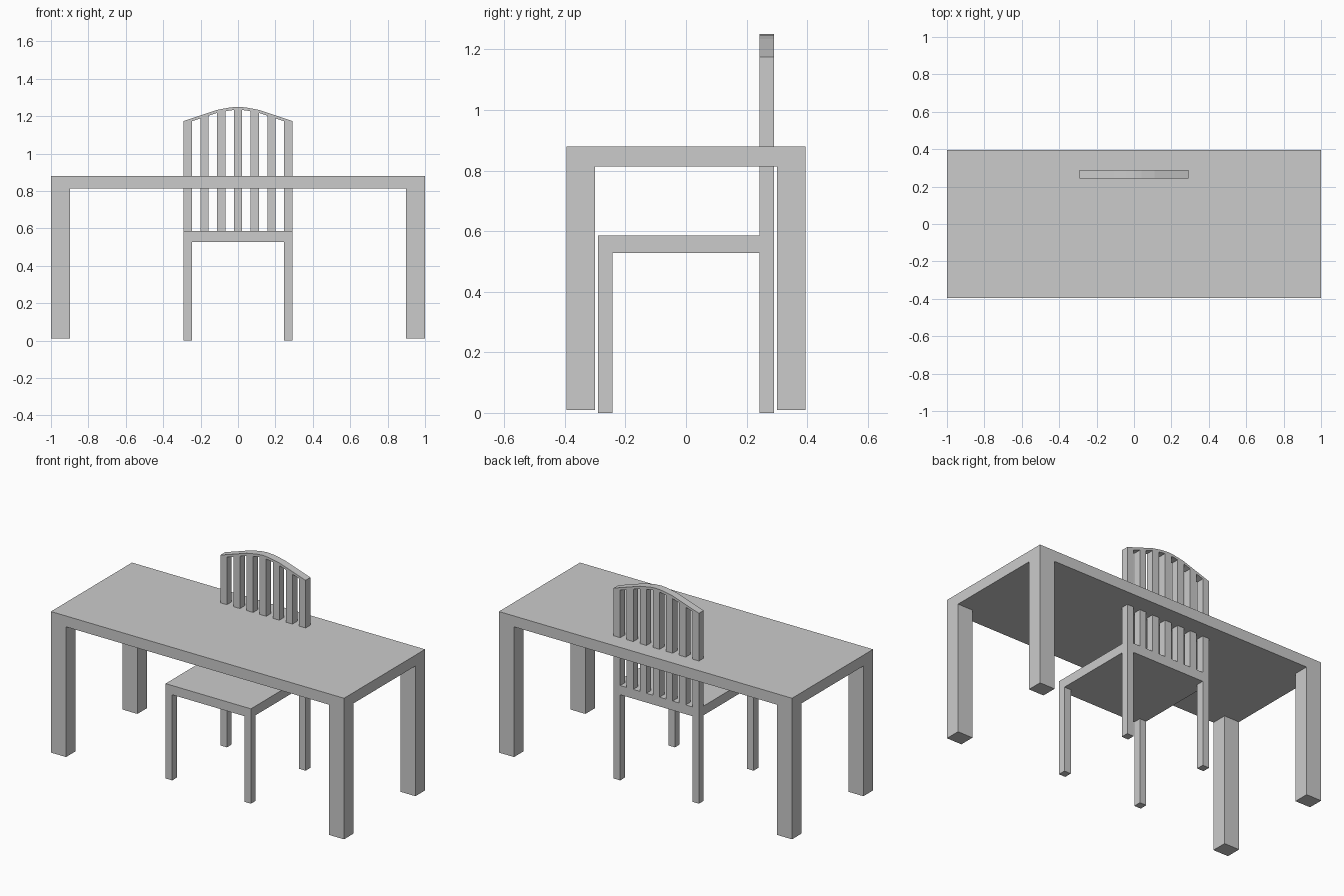
import bpy
import bmesh

if "Cube" in bpy.data.objects:
    bpy.data.objects.remove(bpy.data.objects["Cube"])


def prism(name, outline, y0, y1):
    """Extrude an x-z outline from y0 to y1."""
    bm = bmesh.new()
    face = bm.faces.new([bm.verts.new((x, y0, z)) for x, z in outline])
    ext = bmesh.ops.extrude_face_region(bm, geom=[face])
    moved = [v for v in ext["geom"] if isinstance(v, bmesh.types.BMVert)]
    bmesh.ops.translate(bm, verts=moved, vec=(0, y1 - y0, 0))
    bmesh.ops.recalc_face_normals(bm, faces=bm.faces)
    mesh = bpy.data.meshes.new(name)
    bm.to_mesh(mesh)
    bm.free()
    obj = bpy.data.objects.new(name, mesh)
    bpy.context.collection.objects.link(obj)
    return obj


def box(name, x0, x1, y0, y1, z0, z1):
    return prism(name, [(x0, z0), (x1, z0), (x1, z1), (x0, z1)], y0, y1)


def corner_legs(name, hx, hy, wx, wy, z0, z1):
    """Four legs flush with the corners of a hx by hy half-size top."""
    for sx, side in ((-1, "left"), (1, "right")):
        for sy, end in ((-1, "front"), (1, "back")):
            xs = sorted((sx * hx, sx * (hx - wx)))
            ys = sorted((sy * hy, sy * (hy - wy)))
            box(f"{name}_{end}_{side}_leg", *xs, *ys, z0, z1)


# Table
box("table_top", -1, 1, -0.395, 0.395, 0.813, 0.88)
corner_legs("table", 1, 0.395, 0.103, 0.094, 0.01, 0.813)

# Chair seat and legs
H, W = 0.291, 0.045
box("chair_seat", -H, H, -0.29, 0.29, 0.528, 0.585)
corner_legs("chair", H, 0.29, W, 0.047, 0, 0.528)

# Arched top rail of the chair back
half = [(0, 1.25), (0.04, 1.247), (0.11, 1.234), (0.2, 1.204), (H, 1.174)]
arch = [(-x, z) for x, z in reversed(half[1:])] + half
THICK = 0.016
BACK = (0.243, 0.29)
prism("chair_top_rail", arch + [(x, z - THICK) for x, z in reversed(arch)], *BACK)


def underside(x):
    for (xa, za), (xb, zb) in zip(arch, arch[1:]):
        if xa <= x <= xb:
            return za + (zb - za) * (x - xa) / (xb - xa) - THICK


# Back posts and slats, with tops following the rail
for i in range(7):
    centre = (i - 3) * 0.0895
    x0, x1 = centre - W / 2, centre + W / 2
    if i in (0, 6):
        x0, x1 = (-H, -H + W) if i == 0 else (H - W, H)
    tops = [x1] + [x for x, z in reversed(arch) if x0 < x < x1] + [x0]
    name = "chair_back_post" if i in (0, 6) else "chair_back_slat"
    prism(name, [(x0, 0.585), (x1, 0.585)] + [(x, underside(x)) for x in tops], *BACK)
